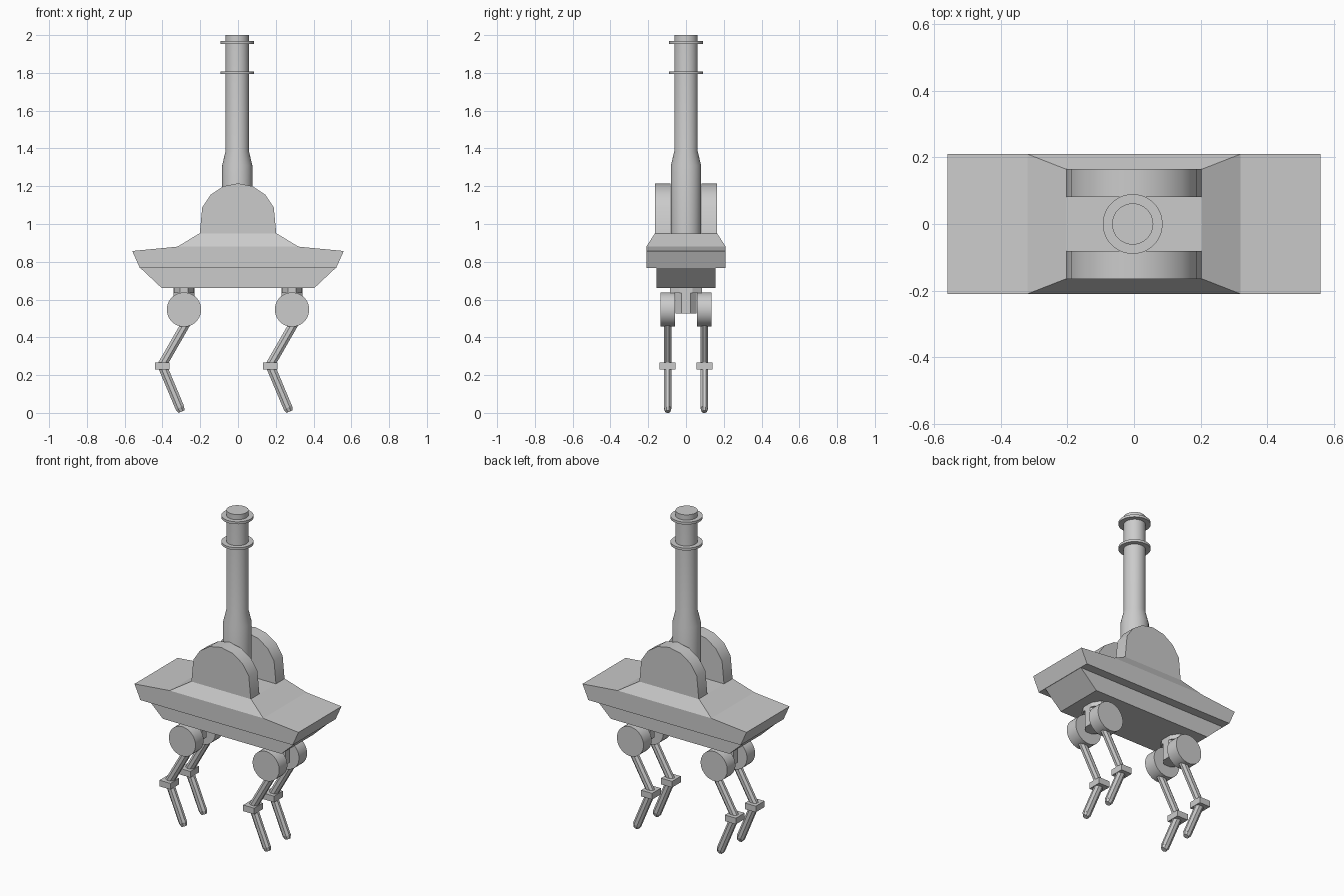
import bpy, bmesh, math
from mathutils import Vector, Matrix

if "Cube" in bpy.data.objects:
    bpy.data.objects.remove(bpy.data.objects["Cube"])

grey = bpy.data.materials.new("light grey")
grey.use_nodes = True
grey.diffuse_color = (0.6, 0.6, 0.6, 1)
grey.node_tree.nodes["Principled BSDF"].inputs["Base Color"].default_value = (0.6, 0.6, 0.6, 1)


def finish(name, bm, smooth=False):
    bmesh.ops.recalc_face_normals(bm, faces=bm.faces)
    mesh = bpy.data.meshes.new(name)
    bm.to_mesh(mesh)
    bm.free()
    mesh.materials.append(grey)
    obj = bpy.data.objects.new(name, mesh)
    bpy.context.collection.objects.link(obj)
    if smooth:
        bpy.ops.object.select_all(action='DESELECT')
        obj.select_set(True)
        bpy.context.view_layer.objects.active = obj
        bpy.ops.object.shade_smooth_by_angle(angle=math.radians(35))
    return obj


def slab(name, half, y0, y1, smooth=False):
    """Extrude a left-right symmetric x,z outline along y."""
    outline = half + [(-x, z) for x, z in reversed(half) if x > 0]
    bm = bmesh.new()
    face = bm.faces.new([bm.verts.new((x, y0, z)) for x, z in outline])
    out = bmesh.ops.extrude_face_region(bm, geom=[face])
    verts = [v for v in out["geom"] if isinstance(v, bmesh.types.BMVert)]
    bmesh.ops.translate(bm, verts=verts, vec=(0, y1 - y0, 0))
    return finish(name, bm, smooth)


def rod(name, start, end, r0, r1=None, sides=8, scale=(1, 1, 1), smooth=False):
    """Prism or cone between two points, with a flat side towards y."""
    start, end = Vector(start), Vector(end)
    axis = end - start
    turn = axis.to_track_quat('Z', 'Y').to_matrix().to_4x4()
    matrix = (Matrix.Translation((start + end) / 2) @ turn
              @ Matrix.Diagonal((*scale, 1)) @ Matrix.Rotation(math.pi / sides, 4, 'Z'))
    bm = bmesh.new()
    bmesh.ops.create_cone(bm, cap_ends=True, segments=sides, radius1=r0,
                          radius2=r0 if r1 is None else r1,
                          depth=axis.length, matrix=matrix)
    return finish(name, bm, smooth)


def box(name, centre, size):
    bm = bmesh.new()
    bmesh.ops.create_cube(bm, size=1, matrix=Matrix.Translation(centre) @ Matrix.Diagonal((*size, 1)))
    return finish(name, bm)


# Hull: narrow keel, flared deck and raised plinth
slab("keel", [(0.405, 0.662), (0.52, 0.77)], -0.155, 0.155)
slab("deck", [(0.52, 0.768), (0.56, 0.857), (0.32, 0.88)], -0.21, 0.21)

bm = bmesh.new()
rings = [[bm.verts.new((sx * x, sy * y, z)) for sx, sy in ((-1, -1), (1, -1), (1, 1), (-1, 1))]
         for x, y, z in ((0.32, 0.21, 0.88), (0.205, 0.165, 0.95))]
for i in range(4):
    j = (i + 1) % 4
    bm.faces.new((rings[0][i], rings[0][j], rings[1][j], rings[1][i]))
bm.faces.new(rings[1])
finish("plinth", bm)

# Round-topped cheek plates either side of the neck
arch = [(0.203, 0.945)]
for k in range(1, 5):
    a = math.radians(22.5 * k)
    arch.append((0.205 * math.cos(a) if k < 4 else 0, 1.01 + 0.205 * math.sin(a)))
slab("front_cheek", arch, -0.165, -0.081, smooth=True)
slab("back_cheek", arch, 0.081, 0.165, smooth=True)

# Neck: lathed profile with two thin collars
bm = bmesh.new()
sides = 32
loops = []
for r, z in ((0.08, 0.94), (0.08, 1.31), (0.062, 1.385), (0.062, 2.0)):
    loops.append([bm.verts.new((r * math.cos(math.tau * i / sides) - 0.004,
                                r * math.sin(math.tau * i / sides), z)) for i in range(sides)])
for low, high in zip(loops, loops[1:]):
    for i in range(sides):
        j = (i + 1) % sides
        bm.faces.new((low[i], low[j], high[j], high[i]))
bm.faces.new(loops[0])
bm.faces.new(loops[-1])
finish("neck", bm, smooth=True)
for name, z in (("lower_collar", 1.793), ("upper_collar", 1.953)):
    rod(name, (-0.004, 0, z), (-0.004, 0, z + 0.015), 0.09, sides=32, smooth=True)

# Legs: all four bend the same way
for end, hx in (("right", -0.286), ("left", 0.286)):
    rod(end + "_mount", (hx, 0, 0.525), (hx, 0, 0.67), 0.059)
    rod(end + "_mount_flange", (hx, 0, 0.635), (hx, 0, 0.67), 0.058, scale=(1, 1.6, 1))
    for side, s in (("front", -1), ("back", 1)):
        label = f"{end}_{side}_"
        y = s * 0.097
        rod(label + "hip", (hx, s * 0.057, 0.547), (hx, s * 0.136, 0.547), 0.091,
            sides=32, smooth=True)
        rod(label + "thigh", (hx + 0.02, y, 0.49), (hx - 0.115, y, 0.255), 0.026,
            scale=(0.8, 1, 1))
        box(label + "knee", (hx - 0.115, y, 0.249), (0.075, 0.085, 0.038))
        knee, ankle = (hx - 0.115, y, 0.249), (hx - 0.021, y, 0.025)
        rod(label + "shin", knee, ankle, 0.026, scale=(0.8, 1, 1))
        rod(label + "foot", ankle, (hx - 0.0135, y, 0.007), 0.026, 0.018, scale=(0.8, 1, 1))

# Settle the feet exactly on the ground
bpy.context.view_layer.update()
objs = [o for o in bpy.context.collection.objects if o.type == 'MESH' and o.data.materials]
low = min(v.co.z for o in objs for v in o.data.vertices)
for o in objs:
    if o.name.endswith("_foot"):
        for v in o.data.vertices:
            v.co.z = max(v.co.z - low, 0)
